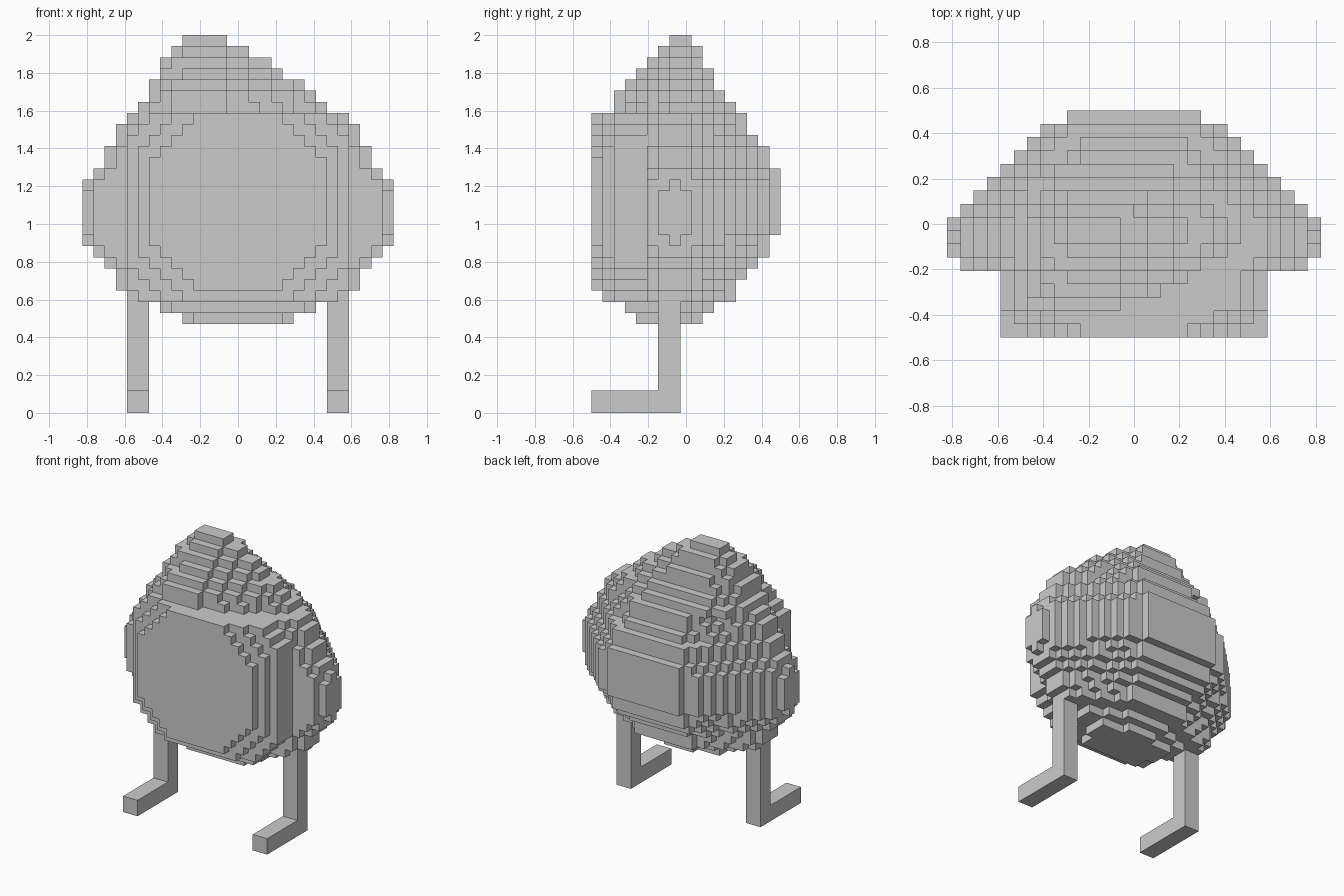
import bpy, bmesh, math
from mathutils import Vector

cube = bpy.data.objects.get("Cube")
if cube:
    bpy.data.objects.remove(cube, do_unlink=True)

U = 2 / 34  # size of one block

# One flat grey for the whole figure
grey = bpy.data.materials.new("plain grey")
grey.use_nodes = True
grey.diffuse_color = (0.6, 0.6, 0.6, 1)
grey.node_tree.nodes["Principled BSDF"].inputs["Base Color"].default_value = grey.diffuse_color


def make_blocks(name, cells):
    """Skin a set of blocks; x and z index a cell's low corner, y its centre."""
    bm = bmesh.new()
    for cell in cells:
        centre = Vector(cell) + Vector((0.5, 0, 0.5))
        for axis in range(3):
            for sign in (-1, 1):
                step = [0, 0, 0]
                step[axis] = sign
                if tuple(c + s for c, s in zip(cell, step)) in cells:
                    continue
                n = Vector(step)
                a = Vector([float(i == (axis + 1) % 3) for i in range(3)])
                b = n.cross(a)
                mid = centre + n / 2
                ring = [mid + (a * p + b * q) / 2
                        for p, q in ((-1, -1), (1, -1), (1, 1), (-1, 1))]
                bm.faces.new([bm.verts.new(v * U) for v in ring])
    bmesh.ops.remove_doubles(bm, verts=bm.verts, dist=U / 100)
    bmesh.ops.dissolve_limit(bm, angle_limit=math.radians(1),
                             verts=bm.verts, edges=bm.edges)
    mesh = bpy.data.meshes.new(name)
    bm.to_mesh(mesh)
    bm.free()
    mesh.materials.append(grey)
    obj = bpy.data.objects.new(name, mesh)
    bpy.context.collection.objects.link(obj)
    return obj


# Round slabs of the flat-faced front: y -> radius, half width, lowest z
FRONT = {-8: (8.3, 8, 11), -7: (9.65, 9, 10), -6: (11, 10, 10),
         -5: (11, 10, 9), -4: (11.3, 10, 8)}

# Belly profile by layer, from the bottom up: half width and back reach
BELLY_Z = 8
HALF_WIDTH = [5, 7, 10, 11, 11, 12, 13] + [14] * 6 + [13, 12, 12, 11, 11, 10]
BACK_REACH = [1, 2, 4, 4, 5, 6, 7, 7] + [8] * 6 + [7, 7, 6, 5, 5]

# Peak layers: z -> x low, x high, y low, y high
PEAK = {
    27: (-9, 8, -6.5, 4.5), 28: (-8, 7, -6.5, 3.5), 29: (-8, 6, -5.5, 2.5),
    30: (-7, 4, -4.5, 2.5), 31: (-7, 3, -3.5, 1.5), 32: (-6, 1, -2.5, 1.5),
    33: (-5, -1, -1.5, 0.5),
}


def in_front(x, y, z):
    if y not in FRONT or z > 27:
        return False
    radius, half, low = FRONT[y]
    return abs(x) < half and z > low and math.hypot(x, z - 19) < radius


def in_belly(x, y, z):
    row = int(z) - BELLY_Z
    if y < -3 or row >= len(HALF_WIDTH) or y > BACK_REACH[row]:
        return False
    half = HALF_WIDTH[row]
    if y > 0:  # slanted towards the back
        half *= 1 - 0.62 * (y / BACK_REACH[row]) ** 1.1
    elif y == -3:
        half -= 1
    elif y != -1 and abs(z - 18) > 2:  # clipped corners of the side tips
        half = min(half, 13)
    return abs(x) < half


def in_peak(x, y, z):
    layer = PEAK.get(int(z))
    if not layer:
        return False
    x0, x1, y0, y1 = layer
    if z > 33:
        return x0 < x < x1 and y0 < y < y1
    # blunt all round, but scooped out at the front of the long slope
    top = -3
    dx = (x - top) / ((x1 - top) if x > top else (x0 - top))
    dy = (y + 1) / ((y1 + 1) if y > -1 else (y0 + 1))
    power = 1.25 if x > top and y < -1 else 2.4
    return dx ** power + dy ** power < 1


# Body
body = {(x, y, z)
        for x in range(-14, 14) for y in range(-8, 9) for z in range(8, 34)
        if any(test(x + 0.5, y, z + 0.5) for test in (in_front, in_belly, in_peak))}
make_blocks("body", body)

# Legs with feet pointing forward
for side, x0 in (("right", -10), ("left", 8)):
    shin = {(x, y, z) for x in (x0, x0 + 1) for y in (-2, -1) for z in range(10)}
    foot = {(x, y, z) for x in (x0, x0 + 1) for y in range(-8, 0) for z in range(2)}
    make_blocks(side + "_leg", shin | foot)
